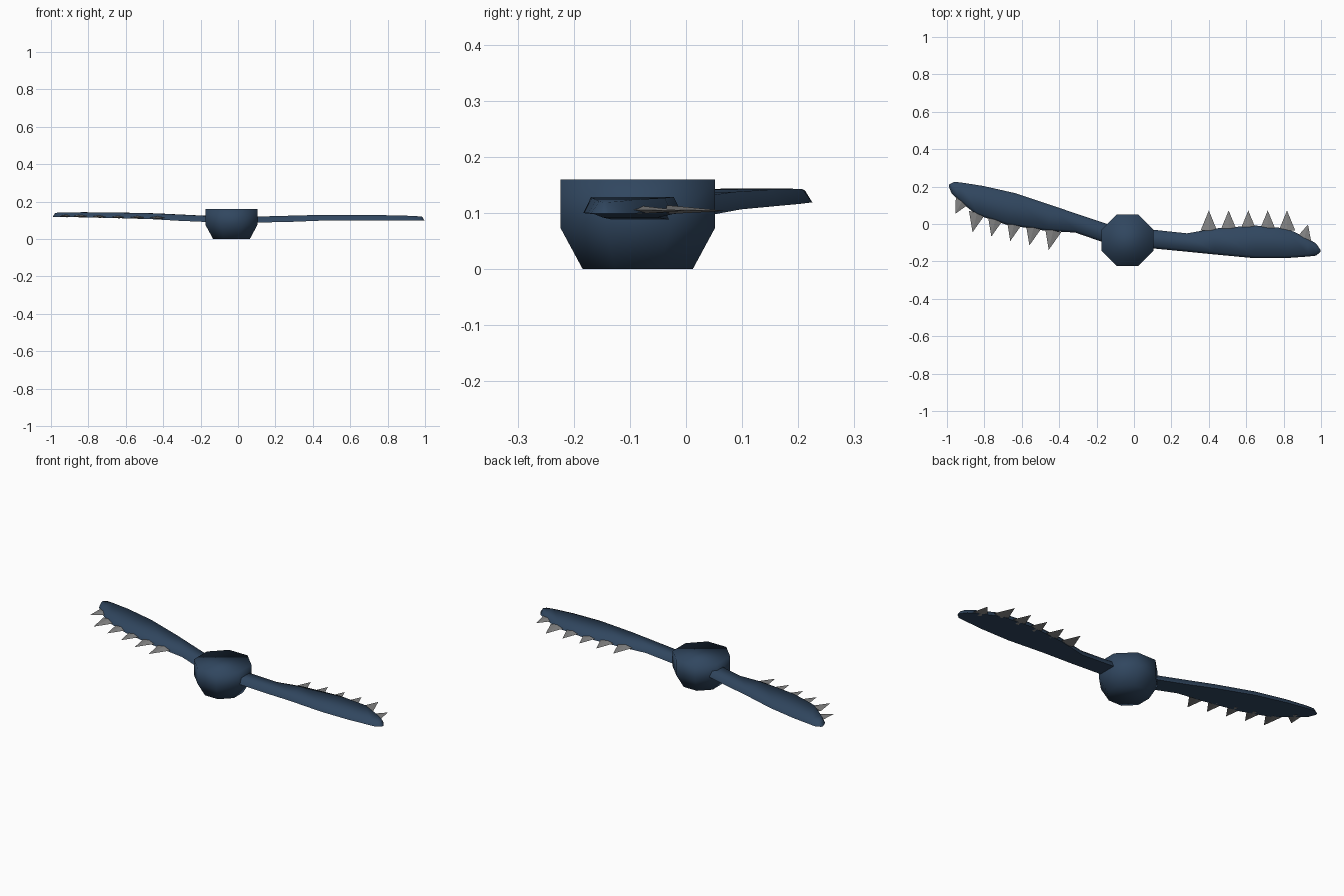
import bpy, bmesh, math
from mathutils import Matrix, Vector

if "Cube" in bpy.data.objects:
    bpy.data.objects.remove(bpy.data.objects["Cube"])


def material(name, rgb):
    m = bpy.data.materials.new(name)
    m.diffuse_color = (*rgb, 1)
    m.use_nodes = True
    m.node_tree.nodes["Principled BSDF"].inputs["Base Color"].default_value = m.diffuse_color
    return m


BLUE = material("dark_blue", (0.03, 0.062, 0.115))
GREY = material("tooth_grey", (0.23, 0.23, 0.23))


def finish(name, bm, mat, smooth=None):
    bmesh.ops.recalc_face_normals(bm, faces=bm.faces)
    me = bpy.data.meshes.new(name)
    bm.to_mesh(me)
    bm.free()
    me.materials.append(mat)
    ob = bpy.data.objects.new(name, me)
    bpy.context.collection.objects.link(ob)
    if smooth:
        bpy.ops.object.select_all(action='DESELECT')
        ob.select_set(True)
        bpy.context.view_layer.objects.active = ob
        bpy.ops.object.shade_smooth_by_angle(angle=math.radians(smooth))
    return ob


def loft(bm, rings):
    loops = [[bm.verts.new(p) for p in r] for r in rings]
    n = len(loops[0])
    for a, b in zip(loops, loops[1:]):
        for i in range(n):
            j = (i + 1) % n
            bm.faces.new((a[i], a[j], b[j], b[i]))
    bm.faces.new(loops[0])
    bm.faces.new(loops[-1])


# hub: eight-sided, tapering to a smaller base
def octagon(apothem, z):
    r = apothem / math.cos(math.pi / 8)
    return [(-0.035 + r * math.cos(math.pi * (i + .5) / 4),
             -0.086 + r * math.sin(math.pi * (i + .5) / 4), z) for i in range(8)]


bm = bmesh.new()
loft(bm, [octagon(.098, 0), octagon(.138, .074), octagon(.138, .16)])
finish("hub", bm, BLUE, 179)

# blade stations: x, rear edge y, toothed edge y, bottom z, top z
STATIONS = [(.095, -.13, -.03, .088, .12), (.283, -.148, -.05, .092, .125),
            (.433, -.163, -.024, .098, .129), (.647, -.183, -.008, .1, .129),
            (.818, -.182, -.024, .1, .127), (.93, -.174, -.078, .1, .124),
            (.973, -.169, -.104, .099, .121), (.997, -.15, -.138, .099, .119)]
# teeth: base x, base y, tip x, tip y
TEETH = [(x, -.03, x, .072) for x in (.4, .506, .611, .715, .818)] + [(.908, -.085, .93, -.003)]


def place_right(p):
    return Vector(p)


def place_left(p):
    q = Matrix.Rotation(math.radians(167), 4, 'Z') @ Vector(p)
    return q + Vector((-.05, -.158, .02 * p[0]))


for side, place in (("right", place_right), ("left", place_left)):
    bm = bmesh.new()
    rings = []
    for x, lo, hi, zb, zt in STATIONS:
        d = min(.014, (hi - lo) * .3)
        tx = x - .012 if x > .98 else x
        rings.append([place(p) for p in ((x, lo, zb), (x, hi, zb), (tx, hi - d, zt), (tx, lo + d, zt))])
    loft(bm, rings)
    finish(side + "_blade", bm, BLUE, 70)

    # thin pyramid teeth along the blade edge
    bm = bmesh.new()
    for bx, by, tx, ty in TEETH:
        out = Vector((tx - bx, ty - by, 0)).normalized()
        across = Vector((out.y, -out.x, 0)) * .044
        up = Vector((0, 0, .008))
        base = Vector((bx, by, .106)) - out * .005
        ring = [bm.verts.new(place(base + o)) for o in (across, up, -across, -up)]
        tip = bm.verts.new(place((tx, ty, .104)))
        bm.faces.new(ring)
        for i in range(4):
            bm.faces.new((ring[i], ring[(i + 1) % 4], tip))
    finish(side + "_teeth", bm, GREY)
